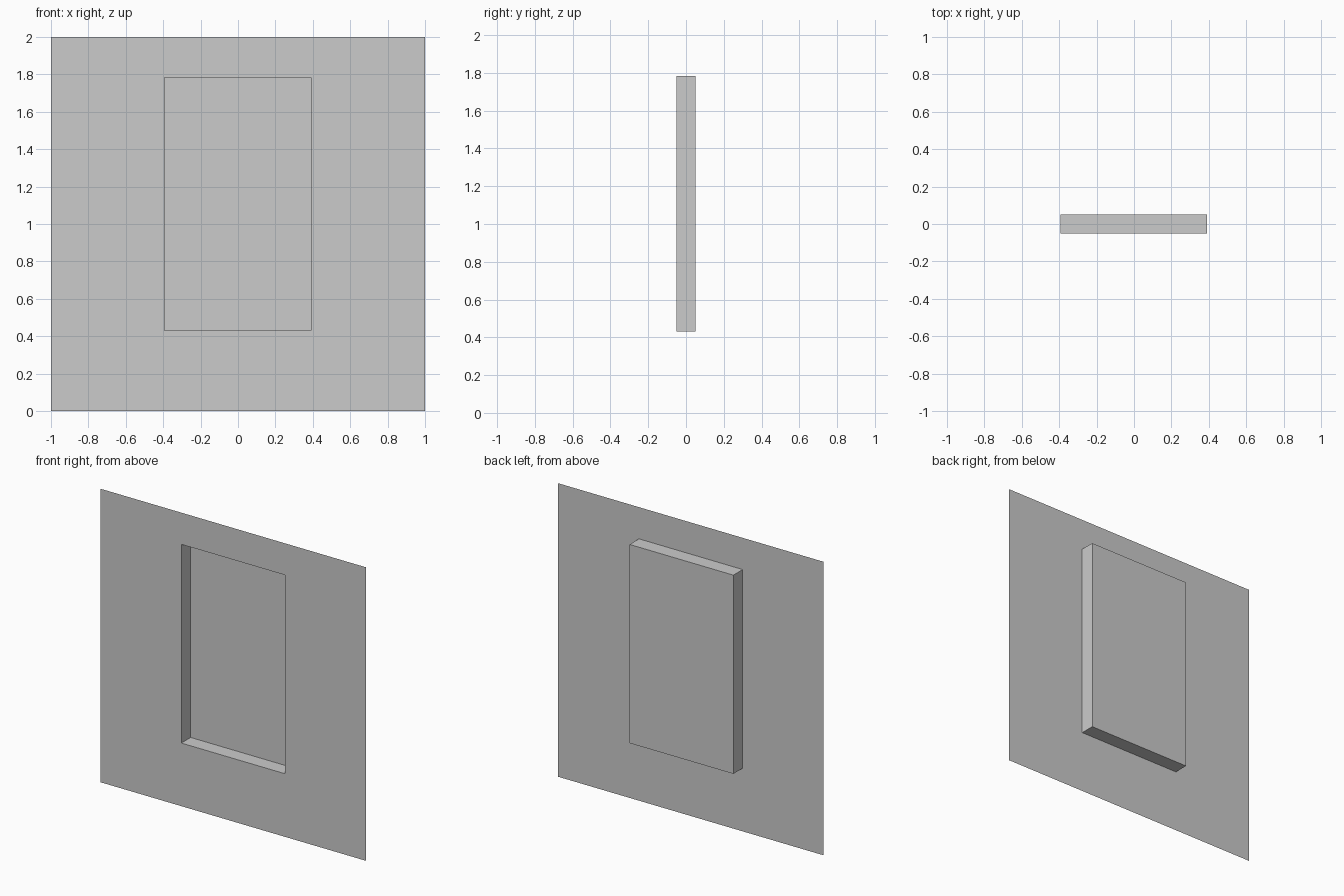
import bpy, bmesh

if "Cube" in bpy.data.objects:
    bpy.data.objects.remove(bpy.data.objects["Cube"])

FRONT, BACK = -0.05, 0.05


def ring(bm, x0, x1, z0, z1, y):
    """Rectangle of four vertices facing the front."""
    return [bm.verts.new((x, y, z)) for x, z in ((x0, z0), (x1, z0), (x1, z1), (x0, z1))]


def bridge(bm, a, b):
    """Join two rectangles with four quads."""
    for i in range(4):
        j = (i + 1) % 4
        bm.faces.new((a[i], a[j], b[j], b[i]))


bm = bmesh.new()
# Flat wall sheet around the opening
outer = ring(bm, -1, 1, 0, 2, FRONT)
opening = ring(bm, -0.392, 0.39, 0.43, 1.784, FRONT)
bridge(bm, outer, opening)
# Recess sides and back panel
back = ring(bm, -0.392, 0.39, 0.43, 1.784, BACK)
bridge(bm, opening, back)
bm.faces.new(back)

mesh = bpy.data.meshes.new("wall_with_recess")
bm.to_mesh(mesh)
bm.free()
wall = bpy.data.objects.new("wall_with_recess", mesh)
bpy.context.collection.objects.link(wall)
